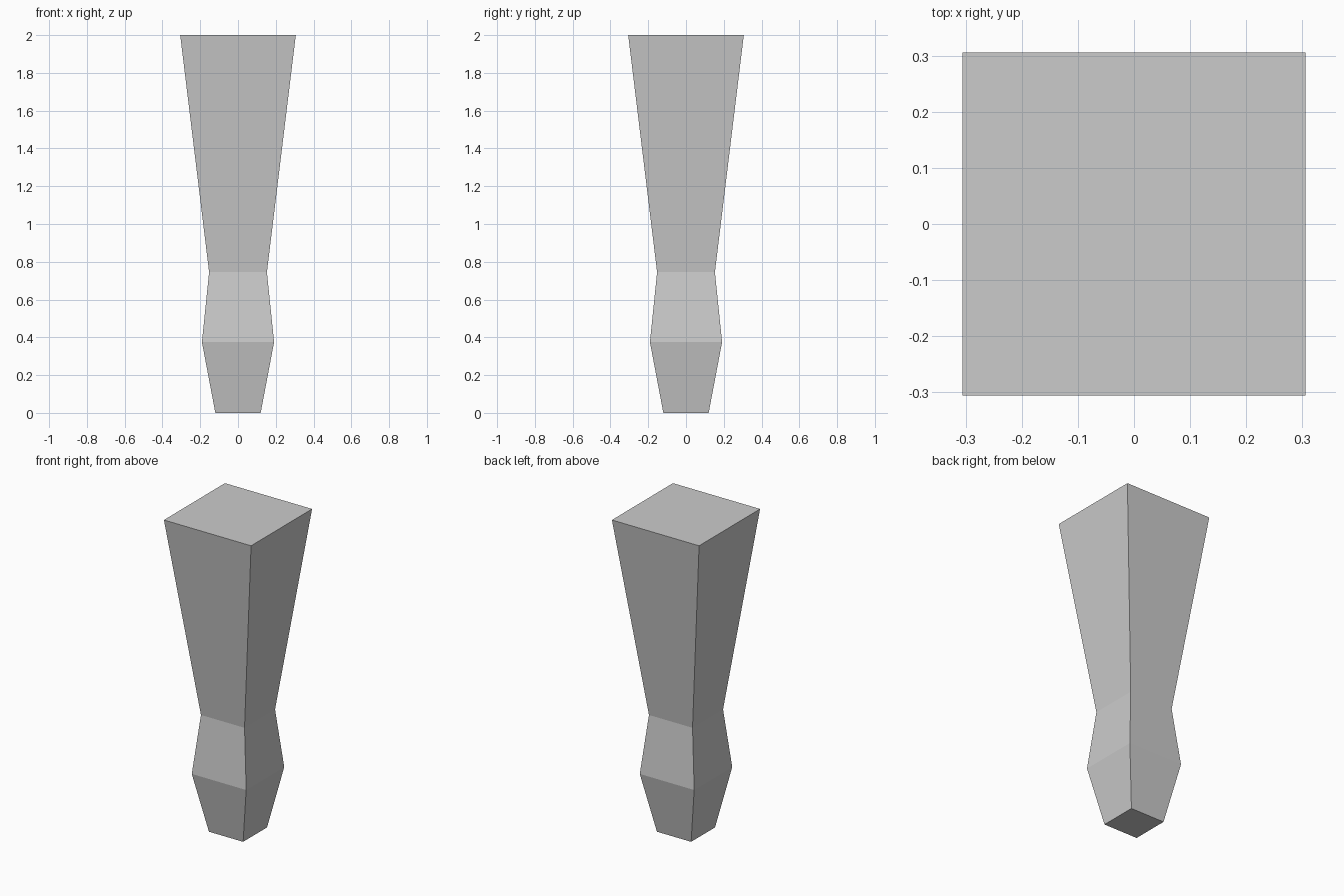
import bpy
import bmesh

if "Cube" in bpy.data.objects:
    bpy.data.objects.remove(bpy.data.objects["Cube"])

# Profile of the square tapered leg: (height, half width)
PROFILE = [(0.0, 0.12), (0.375, 0.191), (0.745, 0.153), (2.0, 0.306)]
CORNERS = [(-1, -1), (1, -1), (1, 1), (-1, 1)]

bm = bmesh.new()
rings = [[bm.verts.new((sx * w, sy * w, z)) for sx, sy in CORNERS]
         for z, w in PROFILE]

# Side walls between neighbouring square rings
for low, high in zip(rings, rings[1:]):
    for i in range(4):
        j = (i + 1) % 4
        bm.faces.new((low[i], low[j], high[j], high[i]))

# Foot and top caps
bm.faces.new(rings[0][::-1])
bm.faces.new(rings[-1])

mesh = bpy.data.meshes.new("tapered_leg")
bm.to_mesh(mesh)
bm.free()
leg = bpy.data.objects.new("tapered_leg", mesh)
bpy.context.collection.objects.link(leg)
